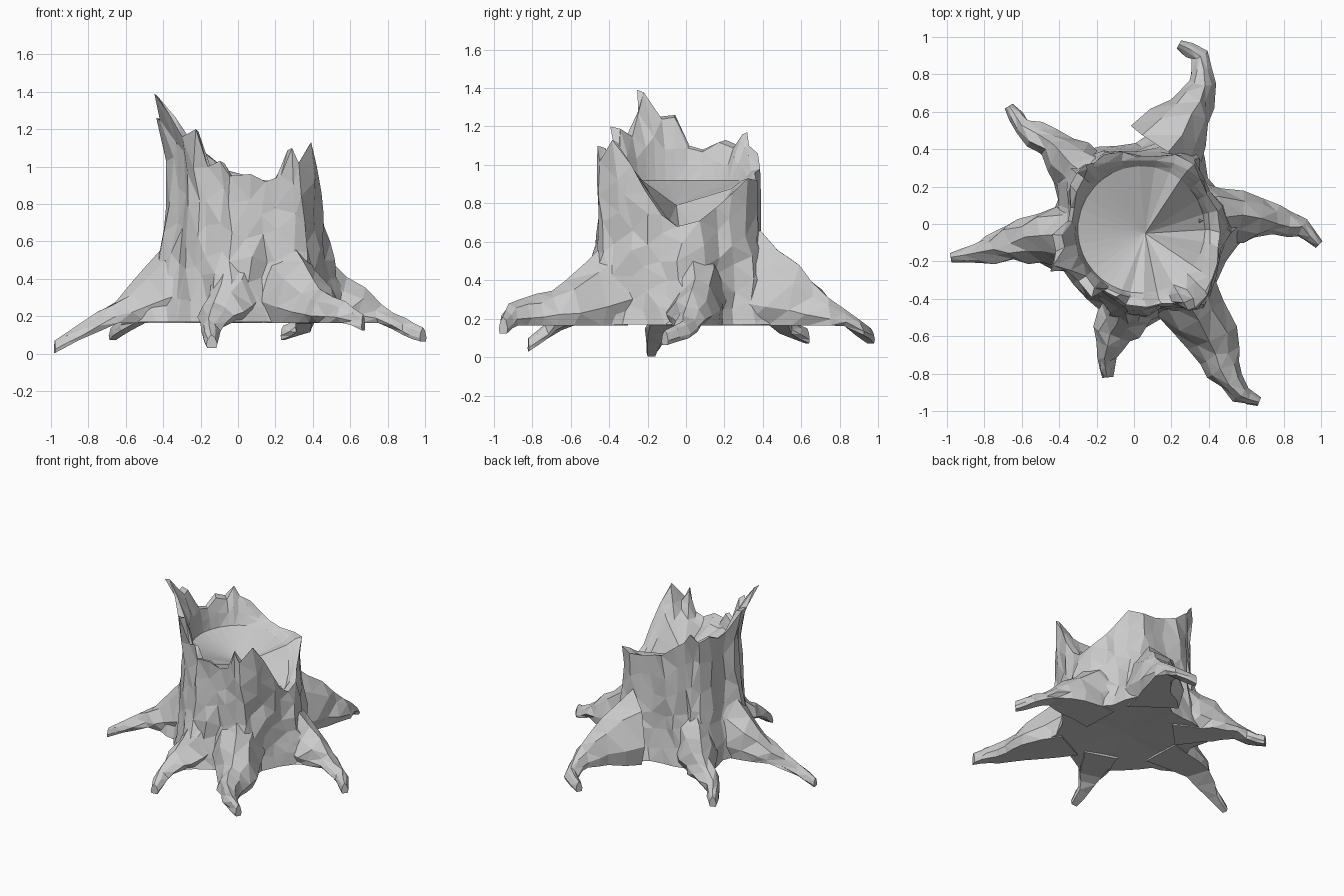
import bpy, bmesh, math, random
from mathutils import Vector

random.seed(4)
if "Cube" in bpy.data.objects:
    bpy.data.objects.remove(bpy.data.objects["Cube"])

wood = bpy.data.materials.new("grey wood")
wood.use_nodes = True
GREY = (.6, .6, .6, 1)
wood.diffuse_color = GREY
wood.node_tree.nodes["Principled BSDF"].inputs["Base Color"].default_value = GREY

CENTRE = Vector((.04, -.03, 0))
BASE = .17
ROOT_ANGLES = (5, 70, 140, 190, 258, 306)
# Corners of the trunk outline: angle -> extra radius
CORNERS = {52: .04, 130: .045, 312: .1}

# Jagged rim: angle in degrees -> height of the broken edge
RIM = {0: .68, 14: .71, 28: .78, 40: .85, 52: .93, 64: .92, 78: .93, 92: .96,
       106: .98, 118: 1.06, 127: 1.1, 132: 1.17, 138: 1.1, 150: 1.13, 162: 1.08,
       174: 1.1, 184: 1.26, 193: 1.25, 202: 1.39, 210: 1.28, 220: 1.16,
       231: 1.2, 240: 1.0, 252: 1.03, 260: .95, 272: .96, 284: .92, 293: .95,
       300: 1.1, 307: 1.02, 316: 1.13, 325: 1.0, 337: .86, 349: .74}


def jitter(amount):
    return random.uniform(-amount, amount)


def polar(angle, radius, z):
    a = math.radians(angle)
    return CENTRE + Vector((radius * math.cos(a), radius * math.sin(a), z))


def flare(angle, z):
    """Extra radius where the trunk swells into a root."""
    low = max(0, (.8 - z) / .63) ** 1.7
    swell = 0
    for root_angle in ROOT_ANGLES:
        off = (angle - root_angle + 180) % 360 - 180
        swell += math.exp(-(off / 17) ** 2)
    return low * (.05 + .15 * swell)


def overhang(angle, z):
    """Outward lean of the tall splinters and the corners of the outline."""
    bulge = sum(size * math.exp(-((angle - corner) / 24) ** 2)
                for corner, size in CORNERS.items())
    return max(0, z - 1) ** 2 + bulge * min(1, z / .75)


def bridge(bm, lower, upper):
    n = len(lower)
    for i in range(n):
        j = (i + 1) % n
        bm.faces.new((lower[i], lower[j], upper[j], upper[i]))


def fan(bm, ring, point):
    tip = bm.verts.new(point)
    for i, v in enumerate(ring):
        bm.faces.new((v, ring[(i + 1) % len(ring)], tip))


def finish(name, bm):
    bmesh.ops.triangulate(bm, faces=bm.faces[:])
    bmesh.ops.recalc_face_normals(bm, faces=bm.faces[:])
    mesh = bpy.data.meshes.new(name)
    bm.to_mesh(mesh)
    bm.free()
    mesh.materials.append(wood)
    obj = bpy.data.objects.new(name, mesh)
    bpy.context.collection.objects.link(obj)
    return obj


def build_trunk():
    bm = bmesh.new()
    rings = []
    # Outer bark, rising from the base to the broken edge
    for step in (0, .13, .28, .43, .6, .8, 1):
        ring = []
        for k, (angle, top) in enumerate(RIM.items()):
            z = BASE + step * (top - BASE)
            groove = .013 * (-1) ** (k // 2)
            radius = .397 + flare(angle, z) + overhang(angle, z) + groove
            if 0 < step < 1:
                z += jitter(.03)
                radius += jitter(.015)
            ring.append(bm.verts.new(polar(angle + jitter(3), radius, z)))
        rings.append(ring)
    # Hollow inside: a thin wall, then a shallow floor that dips on the low side
    for step in (0, .5, 1):
        ring = []
        for angle, top in RIM.items():
            floor = min(.93, top - .04)
            z = top - .012 + step * (floor - top)
            radius = .365 - .025 * step + overhang(angle, z) * (1 - step)
            ring.append(bm.verts.new(polar(angle, radius, z)))
        rings.append(ring)
    for lower, upper in zip(rings, rings[1:]):
        bridge(bm, lower, upper)
    fan(bm, rings[-1], CENTRE + Vector((.02, -.02, .79)))
    fan(bm, rings[0], CENTRE + Vector((0, 0, BASE + .02)))
    return finish("trunk", bm)


def root(name, *path):
    """Path from tip to trunk; each point is x, y, top height, half width."""
    bm = bmesh.new()
    # Section as (across, up): flat sole, sloping flanks, rounded ridge
    section = ((-.8, 0), (.8, 0), (1, .25), (.7, .7), (.1, 1), (-.55, .8), (-1, .3))
    points = []
    for a, b in zip(path, path[1:]):
        middle = [(p + q) / 2 for p, q in zip(a, b)]
        points += [a, middle]
    points.append(path[-1])
    rings = []
    for i, (x, y, top, half) in enumerate(points):
        before, after = points[max(i - 1, 0)], points[min(i + 1, len(points) - 1)]
        along = Vector((after[0] - before[0], after[1] - before[1], 0)).normalized()
        across = Vector((-along.y, along.x, 0))
        bottom = min(BASE - .005, .85 * top - .055)
        ring = []
        for side, up in section:
            spot = Vector((x, y, bottom + up * (top - bottom))) + across * side * half
            if i:
                wobble = min(half, .08)
                spot += Vector((jitter(.2), jitter(.2), jitter(.2) * up)) * wobble
            ring.append(bm.verts.new(spot))
        rings.append(ring)
    for lower, upper in zip(rings, rings[1:]):
        bridge(bm, lower, upper)
    bm.faces.new(rings[0])
    bm.faces.new(rings[-1])
    return finish(name, bm)


build_trunk()

root("right_root", (-.98, -.18, .07, .025), (-.85, -.16, .15, .05),
     (-.67, -.1, .27, .1), (-.5, -.07, .46, .14), (-.28, -.06, .7, .19))
root("back_right_root", (-.67, .63, .15, .025), (-.6, .52, .21, .055),
     (-.46, .43, .34, .085), (-.34, .33, .5, .135), (-.2, .2, .65, .18))
root("back_left_root", (.24, .96, .15, .025), (.35, .9, .2, .045),
     (.37, .75, .31, .07), (.3, .6, .47, .125), (.16, .4, .67, .23))
root("left_root", (.99, -.11, .14, .025), (.9, -.02, .18, .05),
     (.76, .02, .26, .08), (.58, .05, .42, .14), (.34, .04, .66, .18))
root("front_left_root", (.67, -.95, .21, .025), (.57, -.91, .28, .05),
     (.48, -.78, .32, .085), (.42, -.62, .39, .14), (.28, -.38, .62, .18))
root("front_root", (-.14, -.82, .1, .03), (-.15, -.72, .18, .05),
     (-.12, -.6, .28, .1), (-.05, -.48, .46, .13), (.01, -.34, .74, .15))
